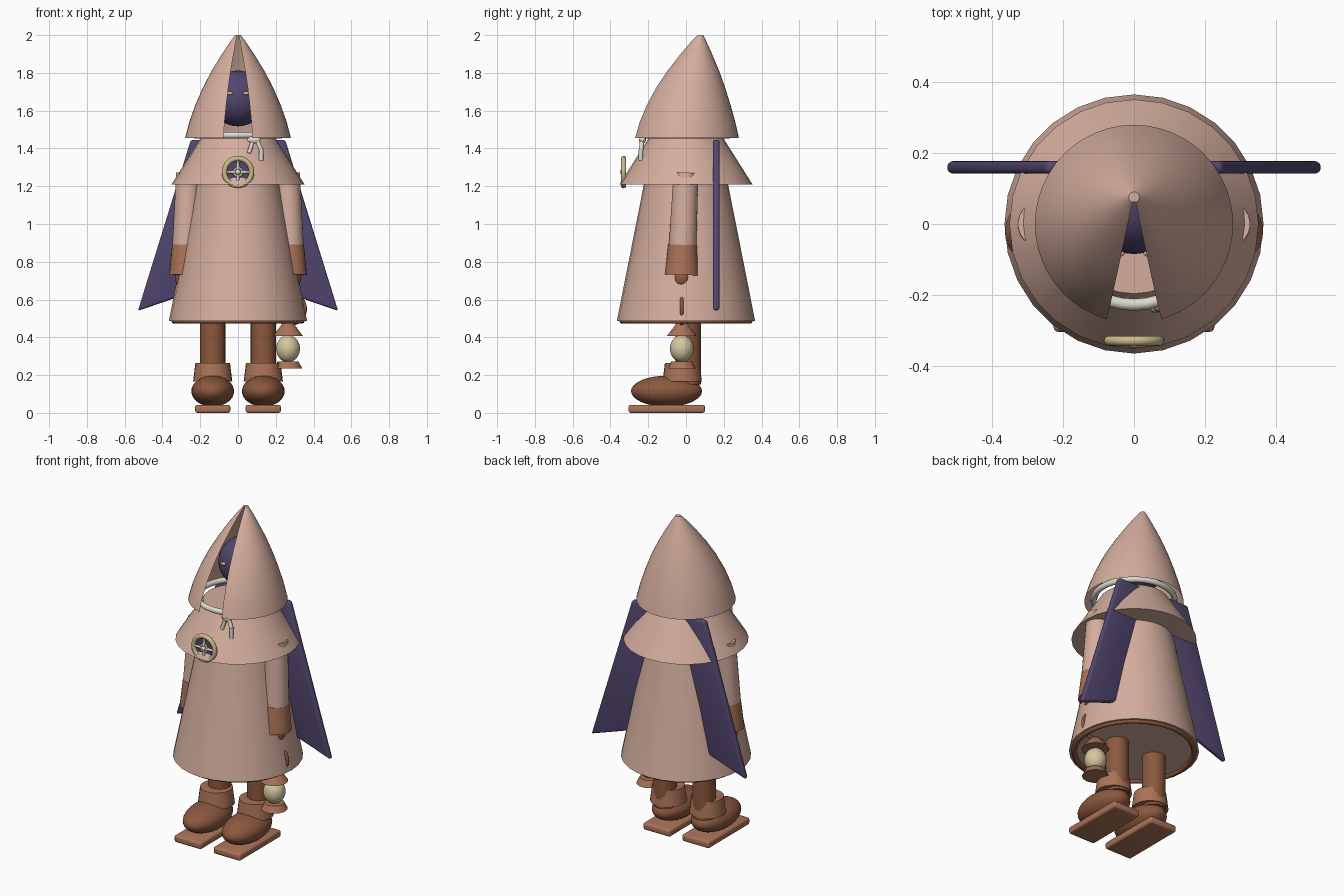
import bpy, bmesh, math
from mathutils import Vector

if "Cube" in bpy.data.objects:
    bpy.data.objects.remove(bpy.data.objects["Cube"])


def material(name, rgb):
    m = bpy.data.materials.new(name)
    m.diffuse_color = (*rgb, 1)
    m.use_nodes = True
    m.node_tree.nodes["Principled BSDF"].inputs["Base Color"].default_value = m.diffuse_color
    return m


PINK = material("dusty_pink_cloth", (0.66, 0.42, 0.34))
PURPLE = material("dark_purple", (0.085, 0.062, 0.16))
TAN = material("tan_leather", (0.40, 0.17, 0.095))
BROWN = material("brown_leather", (0.26, 0.098, 0.048))
GOLD = material("pale_gold", (0.60, 0.50, 0.26))
CREAM = material("cream_glass", (0.66, 0.57, 0.35))
WHITE = material("off_white_cord", (0.72, 0.70, 0.62))


def finish(name, mat, angle=40):
    o = bpy.context.object
    o.name = name
    o.data.materials.clear()
    o.data.materials.append(mat)
    bpy.ops.object.shade_smooth_by_angle(angle=math.radians(angle))
    return o


def from_bmesh(name, bm, mat, angle=40):
    bmesh.ops.recalc_face_normals(bm, faces=bm.faces)
    me = bpy.data.meshes.new(name)
    bm.to_mesh(me)
    bm.free()
    o = bpy.data.objects.new(name, me)
    bpy.context.collection.objects.link(o)
    bpy.ops.object.select_all(action='DESELECT')
    o.select_set(True)
    bpy.context.view_layer.objects.active = o
    return finish(name, mat, angle)


def ball(name, loc, scale, mat):
    bpy.ops.mesh.primitive_uv_sphere_add(segments=28, ring_count=16, location=loc)
    bpy.context.object.scale = scale
    return finish(name, mat)


def ring(name, loc, major, minor, mat, rot=(0, 0, 0)):
    bpy.ops.mesh.primitive_torus_add(location=loc, rotation=rot, major_radius=major,
                                     minor_radius=minor, major_segments=40, minor_segments=10)
    return finish(name, mat)


def tube(name, a, b, r1, r2, mat, sides=24):
    """Capped cone or cylinder from point a to point b."""
    a, b = Vector(a), Vector(b)
    bpy.ops.mesh.primitive_cone_add(vertices=sides, radius1=r1, radius2=r2,
                                    depth=(b - a).length, location=(a + b) / 2)
    o = bpy.context.object
    o.rotation_euler = (b - a).to_track_quat('Z', 'Y').to_euler()
    return finish(name, mat)


def slab(name, outline, y, thick, mat, bevel):
    """Rounded plate: xz outline given thickness along y."""
    bm = bmesh.new()
    face = bm.faces.new([bm.verts.new((x, y - thick / 2, z)) for x, z in outline])
    ext = bmesh.ops.extrude_face_region(bm, geom=[face])
    for v in ext['geom']:
        if isinstance(v, bmesh.types.BMVert):
            v.co.y += thick
    bmesh.ops.recalc_face_normals(bm, faces=bm.faces)
    bmesh.ops.bevel(bm, geom=bm.edges[:], offset=bevel, segments=3, profile=0.5, affect='EDGES')
    return from_bmesh(name, bm, mat)


# Robe, hem band and shoulder cape
tube("robe", (0, 0, 0.487), (0, 0, 1.30), 0.366, 0.205, PINK, 28)
ring("robe_hem", (0, 0, 0.487), 0.338, 0.015, BROWN)
tube("shoulder_cape", (0, 0, 1.21), (0, 0, 1.455), 0.352, 0.197, PINK, 28)

# Pointed hood: swept arcs leaning back, with a wedge left open at the front
levels = [(1.455, 0.28, 0.0), (1.54, 0.258, 0.003), (1.63, 0.226, 0.01), (1.72, 0.187, 0.021),
          (1.81, 0.14, 0.036), (1.90, 0.085, 0.053), (1.96, 0.045, 0.066), (2.0, 0.015, 0.076)]
bm = bmesh.new()
gap, steps = math.radians(16), 44
rows = []
for z, r, cy in levels:
    row = []
    for i in range(steps + 1):
        a = gap + (2 * math.pi - 2 * gap) * i / steps
        row.append(bm.verts.new((r * math.sin(a), cy - r * math.cos(a), z)))
    rows.append(row)
for lo, hi in zip(rows, rows[1:]):
    for i in range(steps):
        bm.faces.new((lo[i], lo[i + 1], hi[i + 1], hi[i]))
bm.faces.new(rows[-1])
from_bmesh("hood", bm, PINK)

# Shadowed head and eyes
ball("head", (0, 0.06, 1.665), (0.145, 0.145, 0.148), PURPLE)
for s in (-1, 1):
    ball("eye", (s * 0.043, -0.083, 1.692), (0.016, 0.01, 0.01), GOLD)

# Neck cord with knot and two hanging ends
ring("neck_cord", (0, 0, 1.47), 0.228, 0.017, WHITE)
ball("cord_knot", (0.085, -0.23, 1.445), (0.035, 0.018, 0.02), WHITE)
tube("cord_end", (0.08, -0.232, 1.445), (0.058, -0.24, 1.375), 0.011, 0.011, WHITE, 12)
tube("cord_end", (0.10, -0.232, 1.445), (0.123, -0.238, 1.39), 0.012, 0.012, WHITE, 12)
tube("cord_end", (0.123, -0.238, 1.40), (0.123, -0.24, 1.335), 0.012, 0.012, WHITE, 12)

# Round brooch: rim, dark disc, spokes and hub
bz = 1.275
facing = (math.pi / 2, 0, 0)
ring("brooch_rim", (0, -0.33, bz), 0.072, 0.014, GOLD, facing)
tube("brooch_disc", (0, -0.318, bz), (0, -0.328, bz), 0.07, 0.07, PURPLE, 32)
for i in range(4):
    a = i * math.pi / 2
    dx, dz = math.cos(a), math.sin(a)
    tube("brooch_spoke", (dx * 0.012, -0.333, bz + dz * 0.012),
         (dx * 0.068, -0.333, bz + dz * 0.068), 0.009, 0.006, WHITE, 10)
ring("brooch_inner_ring", (0, -0.334, bz), 0.022, 0.006, GOLD, facing)
ball("brooch_hub", (0, -0.338, bz), (0.014, 0.012, 0.014), WHITE)

for s in (-1, 1):
    # Arms
    tube("sleeve", (s * 0.275, -0.018, 0.885), (s * 0.262, 0.0, 1.27), 0.073, 0.066, PINK)
    tube("sleeve_cuff", (s * 0.273, -0.022, 0.73), (s * 0.273, -0.018, 0.89), 0.092, 0.076, TAN)
    ball("hand", (s * 0.285, -0.022, 0.708), (0.048, 0.048, 0.05), BROWN)

    # Back panels
    slab("cloak_panel", [(s * 0.08, 1.445), (s * 0.25, 1.445), (s * 0.53, 0.54), (s * 0.24, 0.64)],
         0.16, 0.036, PURPLE, 0.013)

    # Legs, boots and soles
    x = s * 0.134
    tube("leg", (x, 0.012, 0.15), (x, 0.012, 0.50), 0.067, 0.067, BROWN)
    tube("boot_cuff", (x, -0.02, 0.165), (x, -0.02, 0.263), 0.104, 0.092, TAN)
    ball("boot", (x, -0.103, 0.115), (0.113, 0.188, 0.082), BROWN)
    slab("sole", [(x - 0.093, 0.0), (x + 0.093, 0.0), (x + 0.093, 0.043), (x - 0.093, 0.043)],
         -0.102, 0.405, TAN, 0.012)

# Hanging lantern on one side
lx, ly = 0.265, -0.022
ring("lantern_handle", (lx + 0.01, ly, 0.55), 0.08, 0.01, BROWN, facing)
tube("lantern_roof", (lx, ly, 0.408), (lx, ly, 0.475), 0.078, 0.028, TAN)
ball("lantern_glass", (lx, ly, 0.34), (0.063, 0.063, 0.072), CREAM)
tube("lantern_base", (lx, ly, 0.235), (lx, ly, 0.273), 0.075, 0.055, TAN)
